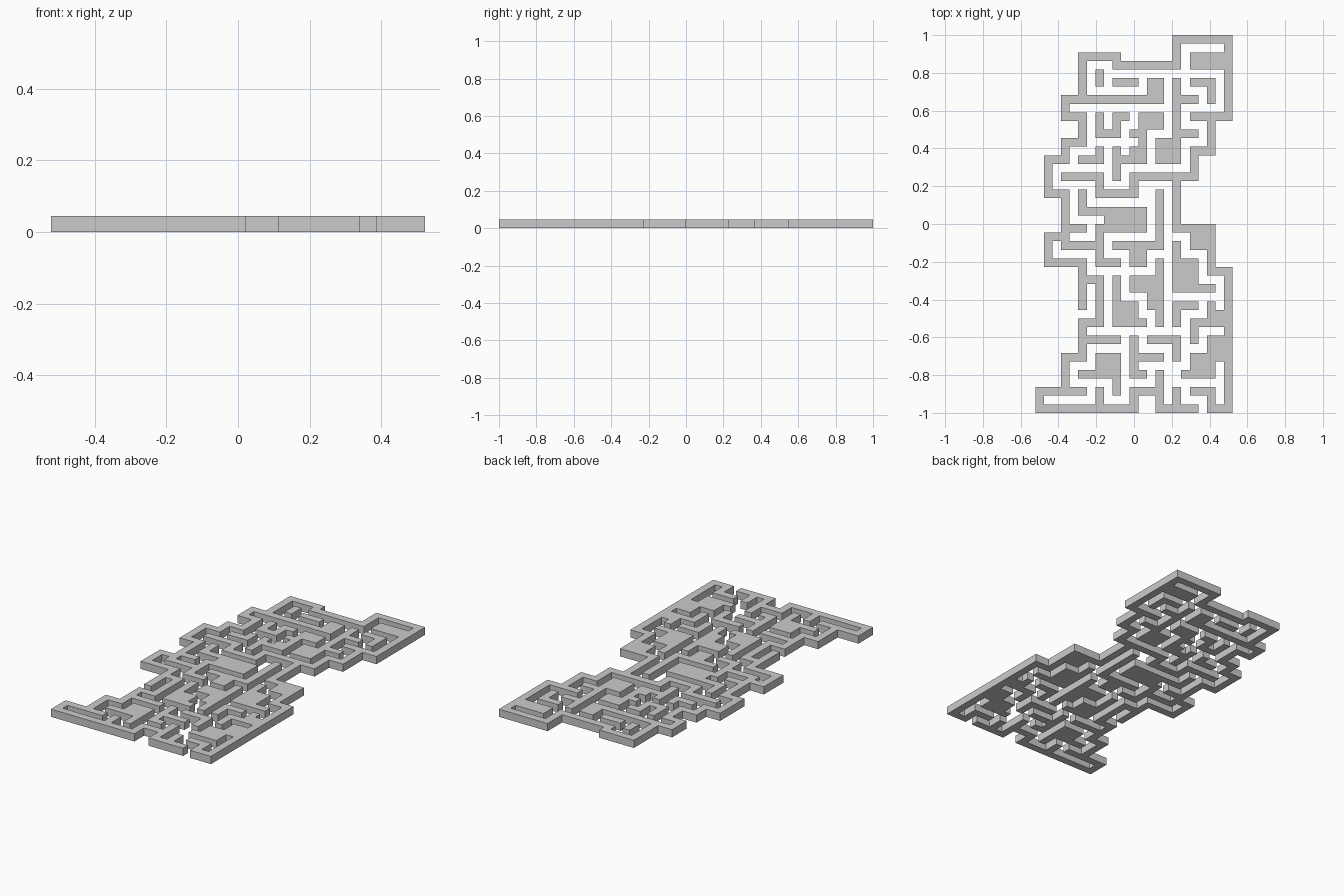
import bpy, bmesh

if "Cube" in bpy.data.objects:
    bpy.data.objects.remove(bpy.data.objects["Cube"])

COLS, ROWS = 23, 44     # plan size in wall squares
U = 2.0 / ROWS          # wall thickness and wall height
filled = set()          # squares of the plan covered by wall


def block(c0, r0, c1, r1):
    """Solid rectangle of squares (column, row from the back left)."""
    for c in range(min(c0, c1), max(c0, c1) + 1):
        for r in range(min(r0, r1), max(r0, r1) + 1):
            filled.add((c, r))


def wall(*path):
    """One-square-thick wall following straight runs between turns."""
    for a, b in zip(path, path[1:]):
        block(*a, *b)


# Outer wall, left side
wall((16, 3), (9, 3), (9, 2), (5, 2), (5, 7), (3, 7), (3, 9), (5, 9), (5, 12),
     (3, 12), (3, 14), (1, 14), (1, 18), (3, 18), (3, 24), (7, 24))
wall((3, 23), (1, 23), (1, 26), (5, 26), (5, 31))
wall((5, 28), (7, 28), (7, 33), (5, 33), (5, 37), (3, 37), (3, 41))

# Outer wall, right side
wall((16, 3), (16, 0), (22, 0), (22, 9), (18, 9))
wall((20, 9), (20, 13), (18, 13), (18, 16), (16, 16), (16, 22), (20, 22),
     (20, 27), (22, 27), (22, 43), (20, 43), (20, 41), (18, 41))

# Front wall with its two gaps
wall((5, 41), (0, 41), (0, 43), (11, 43), (11, 41), (14, 41))
wall((14, 39), (14, 43), (18, 43))
wall((7, 41), (7, 43))
wall((16, 41), (16, 43))

# Back rooms
block(18, 2, 21, 3)
wall((5, 7), (14, 7))
block(13, 5, 14, 6)
wall((7, 4), (7, 5))
wall((9, 5), (11, 5))
wall((16, 5), (16, 12))
wall((16, 7), (18, 7))
wall((16, 11), (18, 11))
wall((18, 5), (20, 5), (20, 7))

# Upper middle rooms
wall((7, 9), (7, 11), (9, 11), (9, 9), (10, 9))
block(12, 9, 14, 10)
wall((12, 10), (12, 14), (9, 14))
wall((11, 11), (12, 11))
wall((11, 13), (12, 13))
wall((9, 13), (9, 16))
block(14, 12, 16, 14)
wall((7, 13), (7, 14), (5, 14))

# Centre corridors
wall((3, 16), (7, 16), (7, 18), (11, 18), (11, 16), (16, 16))
wall((14, 18), (14, 24), (9, 24))
wall((5, 18), (5, 20), (8, 20))
block(8, 20, 12, 22)
wall((8, 22), (7, 22), (7, 26), (9, 26))
wall((3, 22), (5, 22))
block(11, 24, 12, 26)
block(18, 22, 20, 24)

# Lower middle rooms
wall((16, 24), (16, 29), (20, 29))
block(16, 26, 18, 29)
wall((14, 26), (14, 33))
block(11, 28, 14, 29)
block(13, 30, 14, 31)
wall((9, 28), (9, 33), (12, 33))
block(9, 31, 11, 33)
wall((18, 31), (16, 31), (16, 33))
wall((20, 31), (20, 33))
wall((20, 32), (22, 32))
wall((18, 35), (18, 33), (22, 33))

# Front rooms
wall((5, 35), (9, 35))
wall((13, 35), (16, 35), (16, 37))
wall((11, 35), (11, 39), (12, 39))
wall((11, 37), (14, 37))
block(20, 35, 22, 37)
block(18, 37, 20, 39)
wall((17, 39), (18, 39))
block(7, 37, 9, 39)
wall((5, 39), (7, 39))
wall((9, 39), (9, 41))

# Flat footprint, neighbouring squares share corners
bm = bmesh.new()
corners = {}


def corner(c, r):
    if (c, r) not in corners:
        corners[c, r] = bm.verts.new(((c - COLS / 2) * U, (ROWS / 2 - r) * U, 0))
    return corners[c, r]


for c, r in sorted(filled):
    bm.faces.new([corner(c, r + 1), corner(c + 1, r + 1),
                  corner(c + 1, r), corner(c, r)])

# Raise the footprint into walls, keeping the underside
raised = bmesh.ops.extrude_face_region(bm, geom=bm.faces[:], use_keep_orig=True)
top = [g for g in raised["geom"] if isinstance(g, bmesh.types.BMVert)]
bmesh.ops.translate(bm, verts=top, vec=(0, 0, U))
bmesh.ops.recalc_face_normals(bm, faces=bm.faces[:])

mesh = bpy.data.meshes.new("maze_walls")
bm.to_mesh(mesh)
bm.free()
maze = bpy.data.objects.new("maze_walls", mesh)
bpy.context.collection.objects.link(maze)
